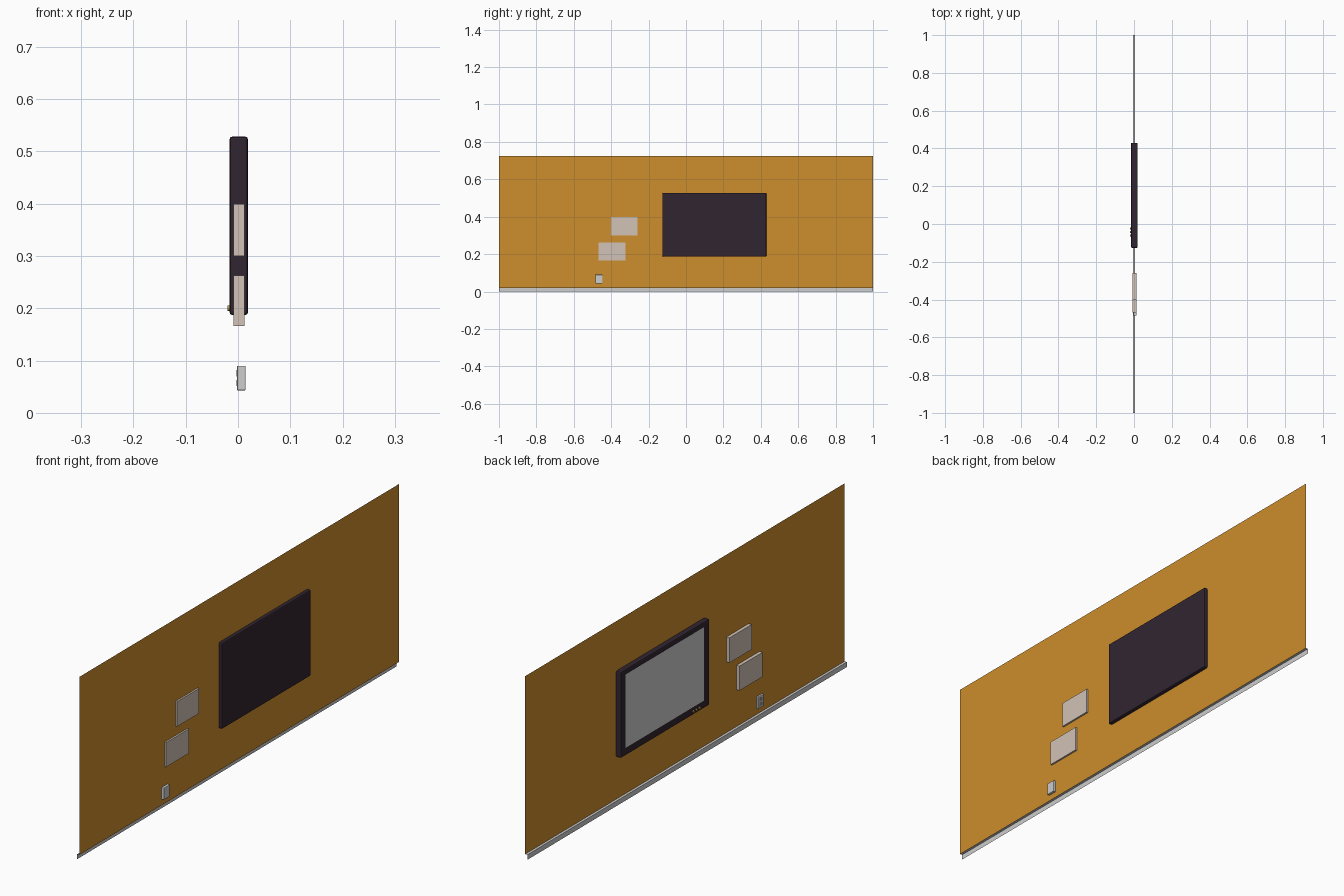
import bpy, bmesh, math
from mathutils import Vector

cube = bpy.data.objects.get("Cube")
if cube:
    bpy.data.objects.remove(cube, do_unlink=True)


def material(name, r, g, b):
    lin = [((c / 255 + 0.055) / 1.055) ** 2.4 for c in (r, g, b)] + [1]
    m = bpy.data.materials.new(name)
    m.use_nodes = True
    m.diffuse_color = lin
    m.node_tree.nodes["Principled BSDF"].inputs["Base Color"].default_value = lin
    return m


ochre = material("ochre_paint", 205, 142, 45)
beige = material("beige_plastic", 210, 194, 182)
grey = material("light_grey", 205, 205, 205)
dark = material("dark_casing", 49, 37, 48)
brass = material("brass", 190, 150, 85)
slate = material("slate_grey", 130, 134, 142)

WALL_X = 0.005


def finish(name, bm, *mats):
    mesh = bpy.data.meshes.new(name)
    bm.to_mesh(mesh)
    bm.free()
    for m in mats:
        mesh.materials.append(m)
    ob = bpy.data.objects.new(name, mesh)
    bpy.context.collection.objects.link(ob)
    return ob


def box_mesh(lo, hi):
    bm = bmesh.new()
    lo, hi = Vector(lo), Vector(hi)
    bmesh.ops.create_cube(bm, size=1)
    bmesh.ops.scale(bm, vec=hi - lo, verts=bm.verts)
    bmesh.ops.translate(bm, vec=(lo + hi) / 2, verts=bm.verts)
    return bm


def box(name, lo, hi, mat, bevel=0.0):
    bm = box_mesh(lo, hi)
    if bevel:
        bmesh.ops.bevel(bm, geom=bm.edges[:], offset=bevel, segments=2,
                        profile=0.5, affect='EDGES')
    return finish(name, bm, mat)


def strip(name, profile, mat):
    """Open sheet: an x-z profile swept along the full length."""
    bm = bmesh.new()
    rows = [[bm.verts.new((x, y, z)) for x, z in profile] for y in (-1, 1)]
    for i in range(len(profile) - 1):
        bm.faces.new((rows[0][i], rows[1][i], rows[1][i + 1], rows[0][i + 1]))
    return finish(name, bm, mat)


# Wall sheet and open skirting board
strip("wall", [(WALL_X, 0.02), (WALL_X, 0.725)], ochre)
strip("skirting_board", [(WALL_X, 0.02), (-0.005, 0.02), (-0.005, 0)], grey)

# Television casing with rounded edges
bm = box_mesh((-0.016, -0.126, 0.187), (0.019, 0.43, 0.528))
bmesh.ops.bevel(bm, geom=bm.edges[:], offset=0.005, segments=2,
                profile=0.5, affect='EDGES')
# Recessed screen inset in the viewing side
bm.normal_update()
front = max((f for f in bm.faces if f.normal.x < -0.9), key=lambda f: f.calc_area())
bmesh.ops.inset_region(bm, faces=[front], thickness=0.022)
for v in front.verts:
    v.co.y = -0.093 if v.co.y < 0.15 else 0.398
    v.co.z = 0.216 if v.co.z < 0.35 else 0.507
    v.co.x += 0.002
front.material_index = 1
finish("television", bm, dark, grey)

# Row of control knobs below the screen
for i in range(3):
    bpy.ops.mesh.primitive_cylinder_add(
        vertices=12, radius=0.005, depth=0.006,
        location=(-0.017, -0.023 - 0.019 * i, 0.2), rotation=(0, math.pi / 2, 0))
    knob = bpy.context.object
    knob.name = f"control_knob_{i + 1}"
    knob.data.materials.append(brass)

# Two picture panels
box("upper_panel", (-0.0085, -0.4, 0.3), (0.012, -0.26, 0.399), beige)
box("lower_panel", (-0.0085, -0.468, 0.166), (0.012, -0.324, 0.263), beige)

# Wall socket with two outlets
box("socket_body", (-0.002, -0.485, 0.043), (0.0145, -0.447, 0.09), grey, 0.002)
for label, z in (("lower", 0.057), ("upper", 0.076)):
    box(f"{label}_outlet", (-0.0027, -0.475, z - 0.006),
        (-0.0015, -0.457, z + 0.006), slate)
